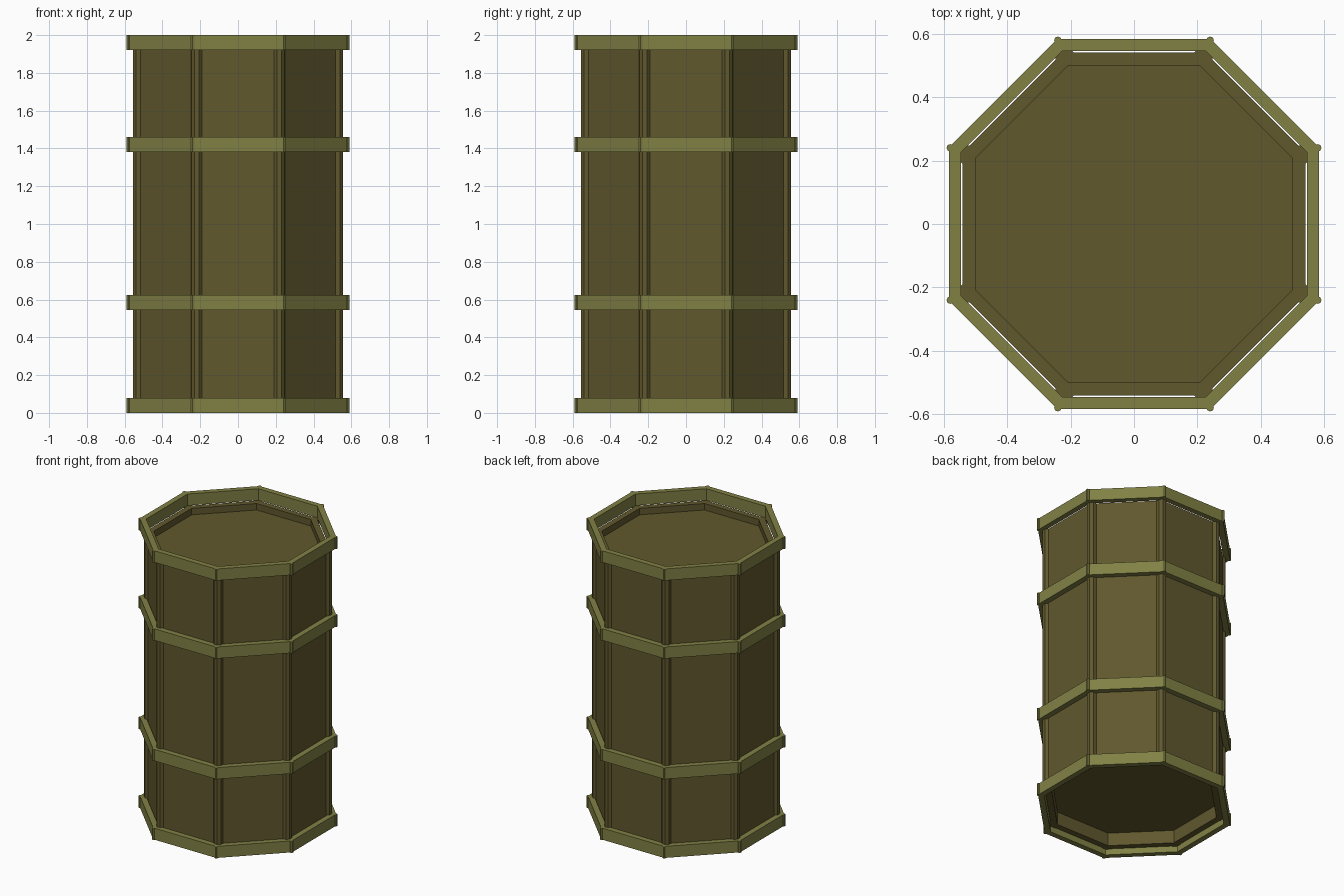
import bpy, bmesh, math
from mathutils import Matrix, Vector

cube = bpy.data.objects.get("Cube")
if cube:
    bpy.data.objects.remove(cube, do_unlink=True)

TAN = math.tan(math.pi / 8)


def material(name, rgb):
    m = bpy.data.materials.new(name)
    m.use_nodes = True
    m.diffuse_color = (*rgb, 1)
    m.node_tree.nodes["Principled BSDF"].inputs["Base Color"].default_value = (*rgb, 1)
    return m


BODY = material("dark olive", (0.117, 0.098, 0.027))
BAND = material("light olive", (0.22, 0.22, 0.06))


def octagon(apothem):
    """Octagon outline with flat sides on the axes."""
    r = apothem / math.cos(math.pi / 8)
    return [Vector((r * math.cos(a), r * math.sin(a)))
            for a in (math.pi / 8 + i * math.pi / 4 for i in range(8))]


def panelled_outline():
    """Octagon outline whose sides are shallow recesses between corner posts."""
    side = [(0.557, -0.557 * TAN), (0.557, -0.207), (0.541, -0.19),
            (0.541, 0.19), (0.557, 0.207)]
    return [Matrix.Rotation(i * math.pi / 4, 2) @ Vector(p)
            for i in range(8) for p in side]


def add_loop(bm, outline, z):
    return [bm.verts.new((p.x, p.y, z)) for p in outline]


def bridge(bm, a, b):
    n = len(a)
    for i in range(n):
        j = (i + 1) % n
        bm.faces.new((a[i], a[j], b[j], b[i]))


def finish(bm, name, mat):
    bmesh.ops.recalc_face_normals(bm, faces=bm.faces)
    mesh = bpy.data.meshes.new(name)
    bm.to_mesh(mesh)
    bm.free()
    mesh.materials.append(mat)
    obj = bpy.data.objects.new(name, mesh)
    bpy.context.collection.objects.link(obj)
    return obj


# Barrel body: panelled outer wall, rims, and sunken lid and base
bm = bmesh.new()
low = add_loop(bm, panelled_outline(), 0.04)
high = add_loop(bm, panelled_outline(), 1.92)
bridge(bm, low, high)
for outer, rim_z, floor_z in ((low, 0.04, 0.13), (high, 1.92, 1.875)):
    rim = add_loop(bm, octagon(0.5), rim_z)
    floor = add_loop(bm, octagon(0.5), floor_z)
    bridge(bm, rim, floor)
    bm.faces.new(floor)
    # Rim sectors: each side's five outline points join the inner edge
    for i in range(8):
        side = [outer[(5 * i + k) % 40] for k in range(6)]
        bm.faces.new(side + [rim[i], rim[i - 1]])
finish(bm, "barrel_body", BODY)

# Four hoops with a small rounded pin at every corner
hoops = (("bottom_hoop", 0), ("lower_hoop", 0.545),
         ("upper_hoop", 1.38), ("top_hoop", 1.92))
for name, z in hoops:
    bm = bmesh.new()
    loops = [add_loop(bm, octagon(a), z + h)
             for a, h in ((0.583, 0), (0.583, 0.08), (0.545, 0.08), (0.545, 0))]
    for i in range(4):
        bridge(bm, loops[i], loops[(i + 1) % 4])
    for c in octagon(0.579):
        place = Matrix.Translation((c.x, c.y, z + 0.04))
        bmesh.ops.create_cone(bm, cap_ends=True, segments=8, radius1=0.012,
                              radius2=0.012, depth=0.08, matrix=place)
    finish(bm, name, BAND)
